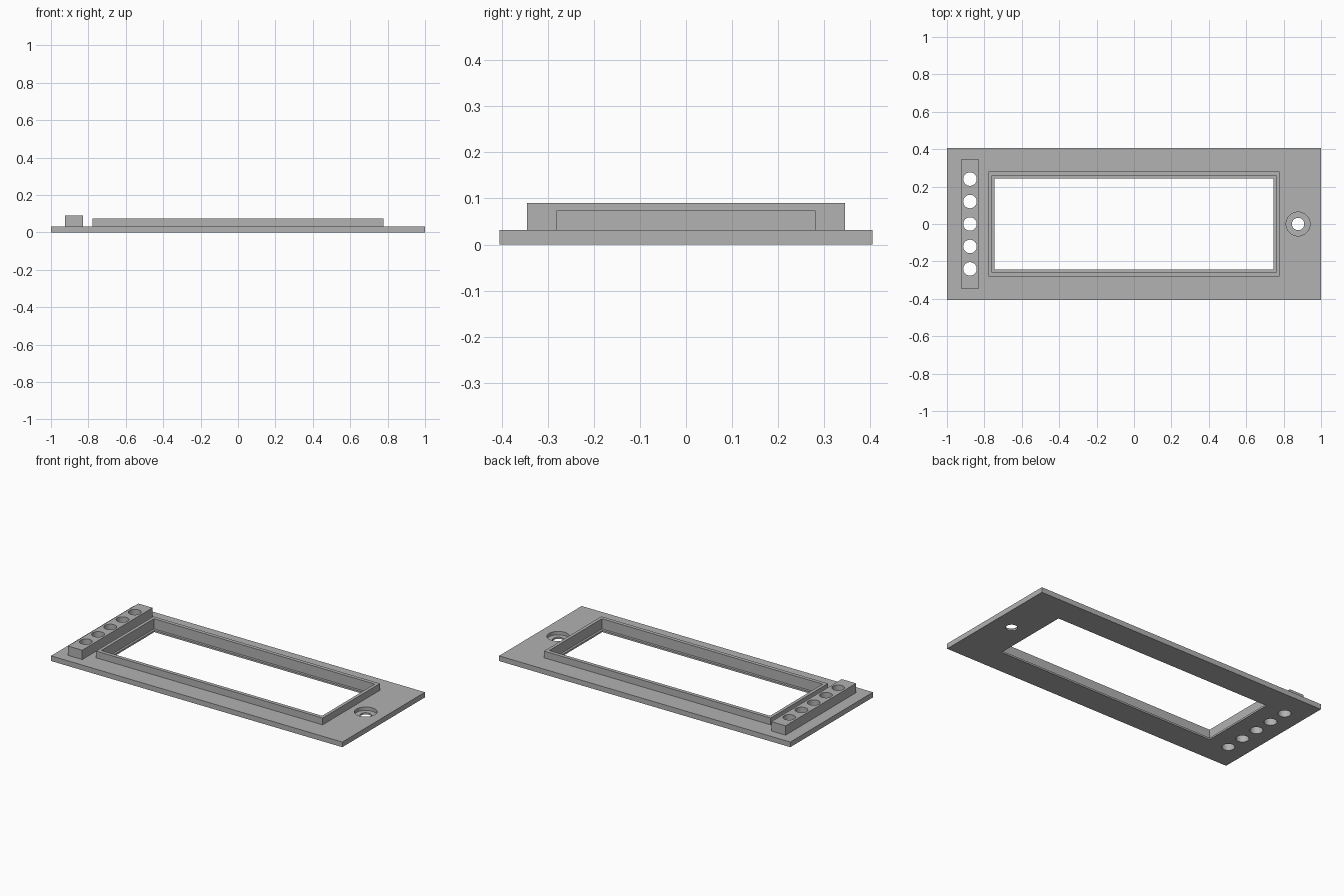
import bpy

cube = bpy.data.objects.get("Cube")
if cube:
    bpy.data.objects.remove(cube, do_unlink=True)

PLATE_TOP = 0.032
RIM_TOP = 0.074
BAR_TOP = 0.09
LEDGE = 0.011      # height of the window ledge and the screw recess floor
HOLE_X = 0.877

grey = bpy.data.materials.new("plain_grey")
grey.use_nodes = True
grey.diffuse_color = (0.445, 0.445, 0.445, 1)
grey.node_tree.nodes["Principled BSDF"].inputs["Base Color"].default_value = grey.diffuse_color


def box(name, half_x, half_y, z0, z1, x=0):
    bpy.ops.mesh.primitive_cube_add(size=2, location=(x, 0, (z0 + z1) / 2))
    ob = bpy.context.object
    ob.name = name
    ob.scale = (half_x, half_y, (z1 - z0) / 2)
    bpy.ops.object.transform_apply(location=True, rotation=False, scale=True)
    ob.data.materials.append(grey)
    return ob


def cylinder(name, radius, x, y, z0, z1):
    bpy.ops.mesh.primitive_cylinder_add(vertices=48, radius=radius, depth=z1 - z0,
                                        location=(x, y, (z0 + z1) / 2))
    ob = bpy.context.object
    ob.name = name
    ob.data.materials.append(grey)
    return ob


def cut(target, cutter):
    cutter.hide_render = True
    mod = target.modifiers.new("cut", 'BOOLEAN')
    mod.operation = 'DIFFERENCE'
    mod.solver = 'EXACT'
    mod.object = cutter
    bpy.context.view_layer.objects.active = target
    bpy.ops.object.modifier_apply(modifier=mod.name)


# Main parts
plate = box("base_plate", 1, 0.405, 0, PLATE_TOP)
rim = box("window_rim", 0.778, 0.281, PLATE_TOP, RIM_TOP)
bar = box("hole_bar", 0.049, 0.345, PLATE_TOP, BAR_TOP, x=-HOLE_X)

# Stepped window: narrow opening below, wider pocket above the ledge
opening = box("opening_cutter", 0.745, 0.243, -0.1, 0.2)
pocket = box("pocket_cutter", 0.758, 0.258, LEDGE, 0.2)
cut(plate, opening)
cut(plate, pocket)
cut(rim, pocket)

# Row of through holes in the bar and plate
cutters = [opening, pocket]
for i in range(-2, 3):
    hole = cylinder("bar_hole_cutter", 0.036, -HOLE_X, i * 0.12, -0.1, 0.2)
    cut(plate, hole)
    cut(bar, hole)
    cutters.append(hole)

# Counterbored screw hole at the other end
for radius, floor in ((0.033, -0.1), (0.064, LEDGE)):
    hole = cylinder("screw_hole_cutter", radius, HOLE_X, 0, floor, 0.2)
    cut(plate, hole)
    cutters.append(hole)

for ob in cutters:
    bpy.data.objects.remove(ob, do_unlink=True)

# Smooth hole walls, sharp edges elsewhere
bpy.ops.object.select_all(action='DESELECT')
for ob in (plate, rim, bar):
    ob.select_set(True)
bpy.context.view_layer.objects.active = plate
bpy.ops.object.shade_smooth_by_angle()
